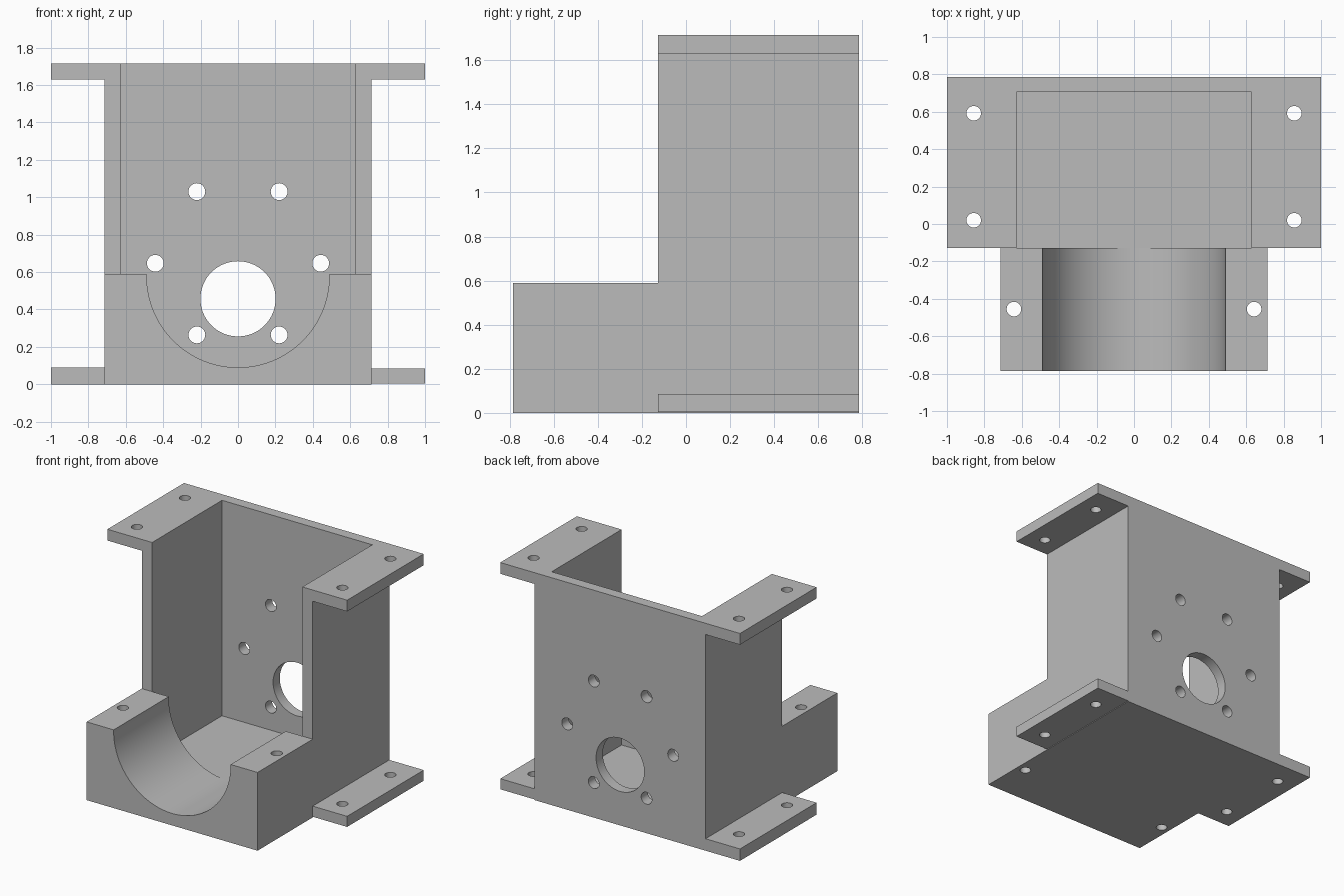
import bpy, bmesh
from math import cos, sin, pi
from mathutils import Matrix

cube = bpy.data.objects.get("Cube")
if cube:
    bpy.data.objects.remove(cube, do_unlink=True)

grey = bpy.data.materials.new("light grey")
grey.use_nodes = True
COLOUR = (0.5, 0.5, 0.5, 1)
grey.diffuse_color = COLOUR
grey.node_tree.nodes["Principled BSDF"].inputs["Base Color"].default_value = COLOUR

# Main dimensions
HALF, WING, INNER = 0.713, 1.0, 0.627
TOP, THICK, FLOOR = 1.715, 0.085, 0.09
FRONT, STEP, WALL, BACK = -0.785, -0.128, 0.705, 0.785
CRADLE_TOP, TROUGH_R = 0.59, 0.488


def add_object(name, bm):
    bmesh.ops.recalc_face_normals(bm, faces=bm.faces)
    mesh = bpy.data.meshes.new(name)
    bm.to_mesh(mesh)
    bm.free()
    mesh.materials.append(grey)
    obj = bpy.data.objects.new(name, mesh)
    bpy.context.collection.objects.link(obj)
    return obj


def prism(name, outline, y0, y1):
    """Extrude an x-z outline from y0 to y1."""
    bm = bmesh.new()
    face = bm.faces.new([bm.verts.new((x, y0, z)) for x, z in outline])
    new = bmesh.ops.extrude_face_region(bm, geom=[face])["geom"]
    moved = [v for v in new if isinstance(v, bmesh.types.BMVert)]
    bmesh.ops.translate(bm, verts=moved, vec=(0, y1 - y0, 0))
    return add_object(name, bm)


def boolean(target, tool, operation):
    """Apply a boolean and discard the tool."""
    tool.hide_render = True
    mod = target.modifiers.new(operation.lower(), 'BOOLEAN')
    mod.operation, mod.solver, mod.object = operation, 'EXACT', tool
    graph = bpy.context.evaluated_depsgraph_get()
    mesh = bpy.data.meshes.new_from_object(target.evaluated_get(graph))
    target.modifiers.clear()
    target.data = mesh
    bpy.data.objects.remove(tool, do_unlink=True)


# Outer half outlines, bottom to top, with a wing at each end
right = [(-HALF, 0), (-WING, 0), (-WING, FLOOR), (-HALF, FLOOR),
         (-HALF, TOP - THICK), (-WING, TOP - THICK), (-WING, TOP)]
LIFT = 0.005
left = [(WING, TOP), (WING, TOP - THICK), (HALF, TOP - THICK),
        (HALF, THICK), (WING, THICK), (WING, LIFT), (HALF, LIFT), (HALF, 0)]

# Open channel with side walls, floor and wings
channel = [(-INNER, TOP), (-INNER, FLOOR), (INNER, FLOOR), (INNER, TOP)]
bracket = prism("motor_bracket", right + channel + left, STEP, WALL)

# Closed back wall
boolean(bracket, prism("back_wall", right + left, WALL, BACK), 'UNION')

# Front cradle with half-round trough
SEGMENTS = 64
centre = FLOOR + TROUGH_R
arc = [(-TROUGH_R * cos(pi * i / SEGMENTS), centre - TROUGH_R * sin(pi * i / SEGMENTS))
       for i in range(SEGMENTS + 1)]
cradle = ([(-HALF, 0), (-HALF, CRADLE_TOP), (-TROUGH_R, CRADLE_TOP)] + arc +
          [(TROUGH_R, CRADLE_TOP), (HALF, CRADLE_TOP), (HALF, 0)])
boolean(bracket, prism("cradle", cradle, FRONT, STEP), 'UNION')

# Drill all holes with one set of cylinders
drills = bmesh.new()


def drill(radius, depth, place, segments=32):
    bmesh.ops.create_cone(drills, cap_ends=True, segments=segments, radius1=radius,
                          radius2=radius, depth=depth, matrix=place)


def drill_back(x, z, radius, segments=32):
    turn = Matrix.Rotation(pi / 2, 4, 'X')
    drill(radius, 0.3, Matrix.Translation((x, BACK - 0.04, z)) @ turn, segments)


drill_back(0, 0.457, 0.201, 64)
for side in (-1, 1):
    for x, z in ((0.22, 1.03), (0.442, 0.647), (0.22, 0.264)):
        drill_back(side * x, z, 0.045)
    for x, y in ((0.857, 0.592), (0.857, 0.02), (0.642, -0.455)):
        drill(0.039, 4, Matrix.Translation((side * x, y, 1)))
boolean(bracket, add_object("drills", drills), 'DIFFERENCE')

# Smooth the curved walls, keep the corners sharp
bpy.ops.object.select_all(action='DESELECT')
bracket.select_set(True)
bpy.context.view_layer.objects.active = bracket
bpy.ops.object.shade_smooth_by_angle(angle=pi / 6)
